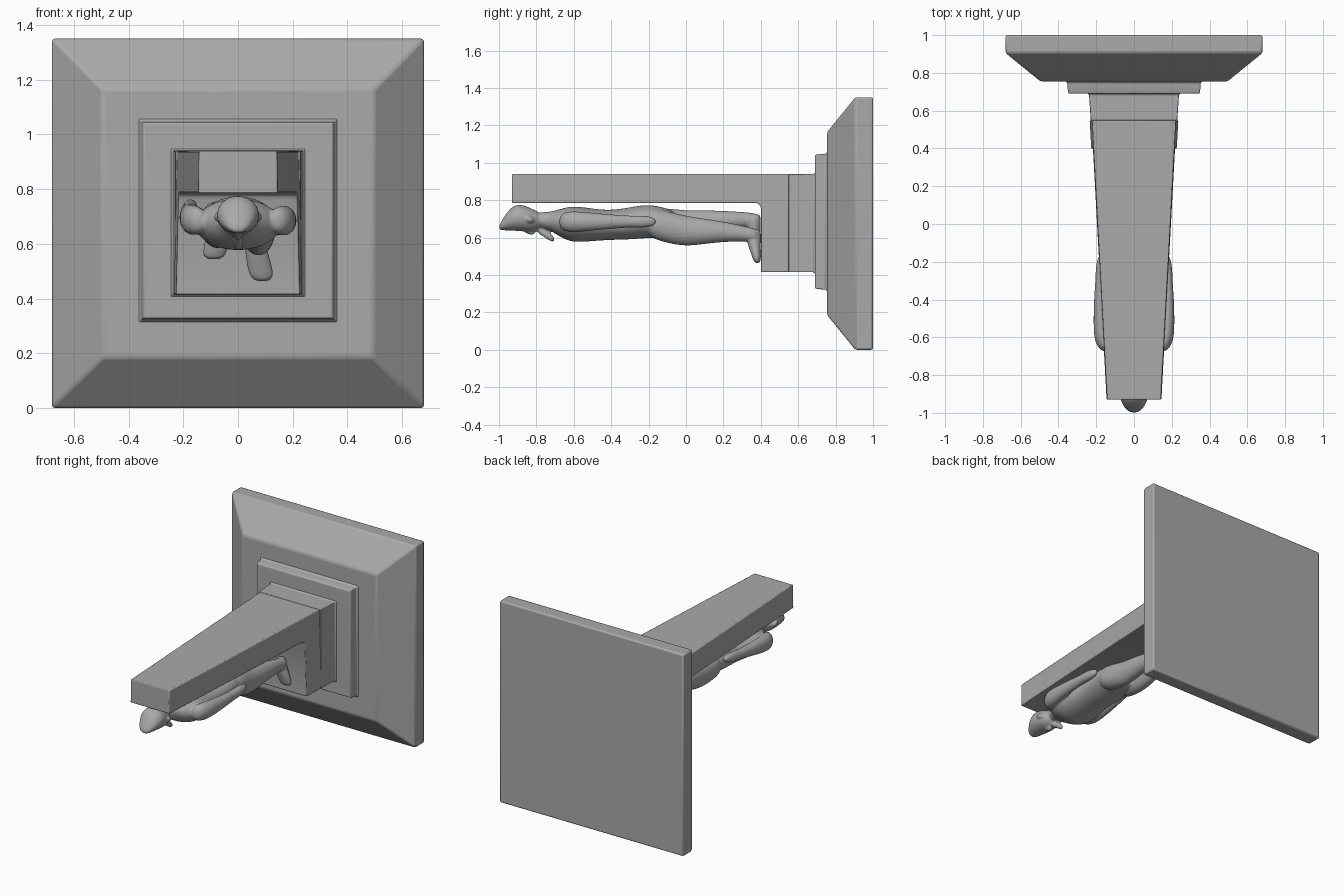
import bpy, bmesh, math
from mathutils import Vector

default = bpy.data.objects.get("Cube")
if default:
    bpy.data.objects.remove(default, do_unlink=True)

stone = bpy.data.materials.new("grey_stone")
stone.use_nodes = True
GREY = (0.4, 0.4, 0.4, 1)
stone.diffuse_color = GREY
stone.node_tree.nodes["Principled BSDF"].inputs["Base Color"].default_value = GREY


def finish(name, bm, angle=30, bevel=0.0):
    """Turn a bmesh into a shaded object, optionally with softened edges."""
    bmesh.ops.recalc_face_normals(bm, faces=bm.faces)
    mesh = bpy.data.meshes.new(name)
    bm.to_mesh(mesh)
    bm.free()
    mesh.materials.append(stone)
    obj = bpy.data.objects.new(name, mesh)
    bpy.context.collection.objects.link(obj)
    bpy.ops.object.select_all(action="DESELECT")
    obj.select_set(True)
    bpy.context.view_layer.objects.active = obj
    bpy.ops.object.shade_smooth_by_angle(angle=math.radians(angle))
    if bevel:
        mod = obj.modifiers.new("soft_edges", "BEVEL")
        mod.width = bevel
        mod.segments = 2
        mod.limit_method = "ANGLE"
    return obj


def bridge(bm, rings):
    """Skin a row of vertex rings and close both ends."""
    count = len(rings[0])
    for a, b in zip(rings, rings[1:]):
        for i in range(count):
            j = (i + 1) % count
            bm.faces.new((a[i], a[j], b[j], b[i]))
    bm.faces.new(rings[0])
    bm.faces.new(rings[-1])


def tiers(name, stations, centre, bevel):
    """Stack of rectangles along y: (y, half width, half height)."""
    bm = bmesh.new()
    corners = ((-1, -1), (1, -1), (1, 1), (-1, 1))
    rings = [[bm.verts.new((sx * w, y, centre + sz * h)) for sx, sz in corners]
             for y, w, h in stations]
    bridge(bm, rings)
    return finish(name, bm, bevel=bevel)


# Stepped square base
tiers("base_plate", [(1, .68, .675), (.905, .68, .675), (.755, .495, .49)], .675, .01)
tiers("base_step", [(.77, .375, .385), (.745, .353, .363), (.70, .35, .36), (.69, .345, .355)],
      .685, .004)


# Tapering pillar: side profiles widened across x
def half_width(y, z):
    return (.198 + .055 * y) * (1 - .11 * (z - .68))


def prism(name, profile):
    bm = bmesh.new()
    rings = [[bm.verts.new((side * half_width(y, z), y, z)) for y, z in profile]
             for side in (-1, 1)]
    bridge(bm, rings)
    return finish(name, bm, bevel=.005)


TOP, UNDER, BOTTOM = .94, .785, .415
SEAM, LEDGE, TIP = .548, .4, -.93
prism("pillar", [(TIP, TOP), (SEAM, TOP), (SEAM, BOTTOM), (LEDGE, BOTTOM),
                 (LEDGE, UNDER - .025), (LEDGE - .008, UNDER - .008),
                 (LEDGE - .025, UNDER), (TIP, UNDER)])
tiers("pillar_collar", [(.70, .255, .28), (.683, .238, .263), (SEAM, .229, .262)],
      (TOP + BOTTOM) / 2, .003)

# Reclining figure: every limb is a row of ellipses, fused together
body = bmesh.new()
SIDES = 12


def limb(stations, axis="y"):
    """Ellipses (x, y, z, radius across, radius deep) stacked along one axis."""
    rings = []
    for x, y, z, across, deep in stations:
        ring = []
        for i in range(SIDES):
            a = math.tau * i / SIDES
            u, v = across * math.cos(a), deep * math.sin(a)
            offset = Vector((u, 0, v)) if axis == "y" else Vector((u, v, 0))
            ring.append(body.verts.new(Vector((x, y, z)) + offset))
        rings.append(ring)
    bridge(body, rings)


def middle(stations):
    limb([(0, *station) for station in stations])


# Head with a tall slanted crown, chin beard, nose
middle([(-1.0, .652, .025, .012), (-.975, .674, .052, .037), (-.925, .707, .08, .073),
        (-.87, .705, .083, .075), (-.82, .69, .07, .064), (-.765, .69, .045, .04)])
middle([(-.80, .645, .018, .02), (-.76, .625, .02, .022), (-.70, .585, .024, .024)])
middle([(-.87, .64, .008, .012), (-.82, .625, .018, .02), (-.805, .64, .012, .012)])

# Neck, chest, waist and hips
middle([(-.80, .695, .05, .045), (-.73, .69, .055, .048), (-.69, .68, .12, .07),
        (-.62, .672, .165, .10), (-.55, .67, .165, .098), (-.42, .665, .13, .08),
        (-.3, .675, .135, .09), (-.2, .69, .145, .094), (-.1, .675, .13, .085),
        (-.04, .67, .1, .06)])

for side, leg_lift, arm_lift in ((1, -.07, 0), (-1, .01, .05)):
    # Leg, swung forward or back from the hip
    leg = [(-.22, .68, .07, .08), (-.1, .67, .068, .09), (0, .658, .058, .085),
           (.12, .675, .056, .068), (.25, .685, .045, .05), (.34, .685, .035, .04),
           (.385, .685, .035, .036)]
    limb([(side * .075, y, z + leg_lift * max(0, y + .2) / .55, across, deep)
          for y, z, across, deep in leg])
    # Foot, sole flat on the ledge
    heel = .72 + leg_lift
    foot = [(.06, .37, 0, .03, .03), (.06, .36, .04, .04, .042), (.07, .365, .09, .044, .036),
            (.083, .377, .15, .05, .025), (.09, .382, .19, .038, .018)]
    limb([(side * x, y, heel - drop, across, deep) for x, y, drop, across, deep in foot], "z")
    # Arm and hand along the flank
    arm = [(.14, -.68, .03, .04), (.16, -.63, .05, .06), (.175, -.55, .042, .055),
           (.18, -.4, .034, .04), (.177, -.3, .028, .032), (.175, -.23, .03, .036),
           (.17, -.155, .018, .022)]
    limb([(side * x, y, .685 + arm_lift * max(0, y + .6) / .4, across, deep)
          for x, y, across, deep in arm])
    # Ear
    limb([(side * .07, -.86, .70, .012, .015), (side * .078, -.84, .70, .014, .02),
          (side * .068, -.81, .69, .012, .012)])

figure = finish("figure", body, angle=60)
round_off = figure.modifiers.new("round_off", "SUBSURF")
round_off.levels = round_off.render_levels = 2
fuse = figure.modifiers.new("fuse", "REMESH")
fuse.mode = "VOXEL"
fuse.voxel_size = .007
fuse.use_smooth_shade = True
relax = figure.modifiers.new("relax", "SMOOTH")
relax.factor = .5
relax.iterations = 5
